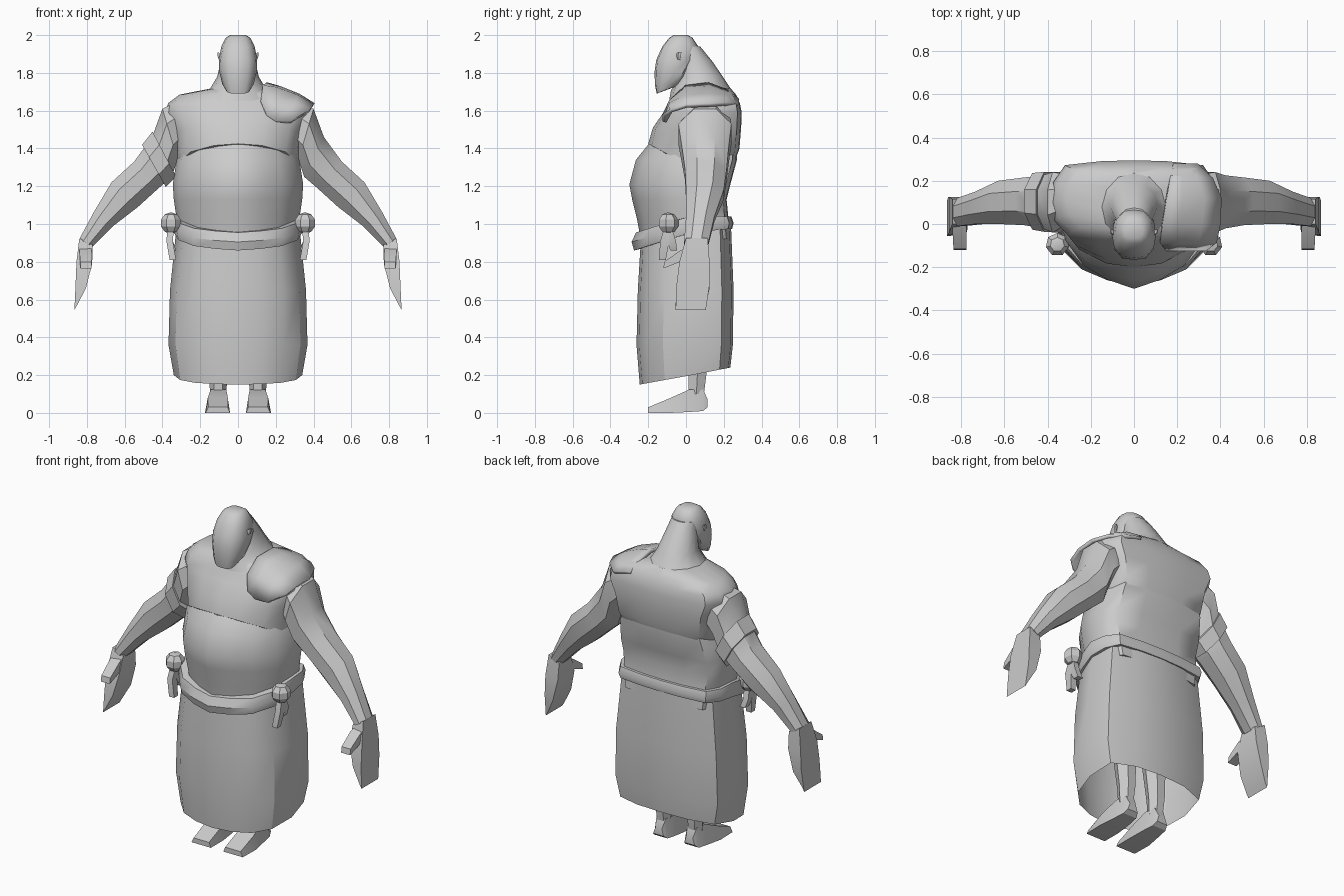
import bpy, bmesh, math
from mathutils import Vector

grey = bpy.data.materials.new("stone_grey")
grey.diffuse_color = (0.6, 0.6, 0.6, 1)


def finish(name, bm, angle=32):
    bmesh.ops.recalc_face_normals(bm, faces=bm.faces)
    me = bpy.data.meshes.new(name)
    bm.to_mesh(me)
    bm.free()
    me.materials.append(grey)
    ob = bpy.data.objects.new(name, me)
    bpy.context.collection.objects.link(ob)
    bpy.ops.object.select_all(action='DESELECT')
    ob.select_set(True)
    bpy.context.view_layer.objects.active = ob
    bpy.ops.object.shade_smooth_by_angle(angle=math.radians(angle))
    return ob


def loft(name, rings, caps=True, closed=True, angle=32):
    """Skin a list of point rings."""
    bm = bmesh.new()
    rows = [[bm.verts.new(p) for p in r] for r in rings]
    n = len(rows[0])
    for a, b in zip(rows, rows[1:]):
        for i in range(n if closed else n - 1):
            j = (i + 1) % n
            bm.faces.new((a[i], a[j], b[j], b[i]))
    if caps:
        bm.faces.new(rows[0])
        bm.faces.new(rows[-1])
    return finish(name, bm, angle)


def body_ring(shape, w, yf, ym, yb, zf, zm=None, zb=None):
    """Mirror-symmetric ring from half-section fractions (x, t), t = -1 front to 1 back."""
    zm = zf if zm is None else zm
    zb = zm if zb is None else zb
    half = []
    for x, t in shape:
        ey, ez = (yf, zf) if t < 0 else (yb, zb)
        half.append((x * w, ym + abs(t) * (ey - ym), zm + abs(t) * (ez - zm)))
    return half + [(-x, y, z) for x, y, z in half[-2:0:-1]]


def body(name, shape, rows, **kw):
    return loft(name, [body_ring(shape, *r) for r in rows], **kw)


def tube_ring(inner, outer, y0, y1, grow=0.0, n=8):
    """Ring spanning inner to outer (x, z) and y0 to y1."""
    a, b = Vector((inner[0], 0, inner[1])), Vector((outer[0], 0, outer[1]))
    c, u = (a + b) / 2 + Vector((0, (y0 + y1) / 2, 0)), (b - a) / 2
    u += u.normalized() * grow
    v = Vector((0, (y1 - y0) / 2 + grow, 0))
    k = 1 / math.cos(math.pi / n)
    ang = [2 * math.pi * (i + 0.5) / n for i in range(n)]
    return [c + u * math.cos(t) * k + v * math.sin(t) * k for t in ang]


def flip(rings, s):
    return [[(p[0] * s, p[1], p[2]) for p in r] for r in rings]


BACK = [(1, .1), (.97, .55), (.83, .9), (.4, .98), (0, 1)]
BELLY = [(0, -1), (.35, -.87), (.68, -.66), (.92, -.3)] + BACK
CHEST = [(0, -1), (.4, -.93), (.78, -.68), (.95, -.3)] + BACK
SASH = [(0, -1), (.35, -.91), (.68, -.75), (.92, -.42)] + BACK
ROUND = [(0, -1), (.5, -.9), (.88, -.5), (1, 0), (.87, .5), (.5, .88), (0, 1)]
SKIRT = [(0, -1), (.35, -.95), (.67, -.81), (.9, -.52), (1, .0), (.93, .72), (.5, .95), (0, 1)]
HEAD = [(0, -1), (.55, -.93), (.9, -.55), (1, 0), (.9, .6), (.5, .95), (0, 1)]

# Torso: belly below, chest overhanging it at the front
body("belly", BELLY, [
    (.31, -.24, .02, .235, .92), (.325, -.26, .02, .225, 1.03), (.34, -.285, .02, .215, 1.13),
    (.345, -.30, .02, .235, 1.21), (.325, -.265, .02, .27, 1.34), (.29, -.20, .02, .27, 1.42)],
    angle=50)
body("chest", CHEST, [
    (.27, -.16, .05, .255, 1.40, 1.27, 1.32), (.322, -.20, .05, .283, 1.425, 1.29, 1.40),
    (.345, -.175, .06, .292, 1.51, 1.48, 1.51), (.385, -.12, .07, .295, 1.59),
    (.37, -.09, .08, .285, 1.64), (.31, -.07, .09, .265, 1.685), (.13, -.04, .10, .235, 1.72)],
    angle=40)

# Neck sloping into the back, then the head
body("neck", ROUND, [
    (.25, -.09, .09, .275, 1.65), (.155, -.08, .08, .245, 1.705), (.11, -.04, .08, .195, 1.78),
    (.092, -.04, .04, .14, 1.86), (.075, -.05, .01, .075, 1.94)], angle=45)
body("head", HEAD, [
    (.062, -.155, -.12, -.075, 1.69, 1.705, 1.72), (.083, -.165, -.09, -.02, 1.74),
    (.1, -.166, -.06, .02, 1.81), (.102, -.157, -.05, .06, 1.87), (.088, -.125, -.04, .065, 1.94),
    (.066, -.09, -.03, .035, 1.985), (.042, -.065, -.03, .01, 2.0)], angle=40)

# Wrap skirt, open underneath, top edge dipping under the sash
body("skirt", SKIRT, [
    (.34, -.245, .03, .235, .15, .20, .24), (.368, -.262, .03, .248, .36),
    (.36, -.255, .03, .252, .65), (.325, -.24, .03, .238, .90, .99, 1.0)], caps=False, angle=31)

# Sash dipping at the front
body("sash", SASH, [
    (.31, -.235, .02, .21, .87, .955, .98), (.342, -.275, .02, .245, .86, .955, .975),
    (.352, -.288, .02, .252, .905, .995, 1.005), (.345, -.265, .02, .24, .955, 1.045, 1.04),
    (.30, -.22, .02, .20, .96, 1.045, 1.04)], caps=False)

ARM = [((.27, 1.40), (.33, 1.645), .0, .23), ((.32, 1.34), (.40, 1.61), -.04, .24),
       ((.35, 1.25), (.455, 1.46), -.02, .225), ((.42, 1.19), (.55, 1.33), -.005, .215),
       ((.53, 1.09), (.67, 1.22), .0, .20), ((.66, .99), (.765, 1.06), .0, .15),
       ((.77, .88), (.84, .92), -.01, .12)]
HAND = [((.77, .89), (.84, .925), .0, .115), ((.772, .79), (.855, .80), -.035, .125),
        ((.805, .66), (.86, .68), -.05, .125), ((.852, .57), (.866, .545), -.055, .105)]
FOOT = [(-.20, .042, .172, .0, .03), (-.08, .042, .175, .0, .08), (.02, .05, .16, .005, .125),
        (.09, .06, .15, .01, .125), (.115, .07, .14, .03, .07)]

for s, side in ((1, "left"), (-1, "right")):
    # Arm, flat hand and thumb
    loft(side + "_arm", flip([tube_ring(*r) for r in ARM], s))
    loft(side + "_hand", flip([tube_ring(*r, n=4) for r in HAND], s))
    loft(side + "_thumb", flip([
        [(.775, -.12, .765), (.835, -.12, .765), (.835, -.115, .80), (.775, -.115, .80)],
        [(.775, -.03, .80), (.84, -.03, .80), (.84, -.03, .86), (.775, -.03, .86)],
        [(.78, .04, .82), (.84, .04, .82), (.84, .04, .89), (.78, .04, .89)]], s))
    # Leg and wedge-shaped foot
    loft(side + "_leg", flip([
        [(.105 + r * math.cos(t), y + r * 1.1 * math.sin(t), z)
         for t in [math.tau * i / 6 for i in range(6)]]
        for r, y, z in ((.042, .055, .1), (.05, .06, .2), (.07, .04, .5), (.08, .02, .85))], s))
    loft(side + "_foot", flip([
        [(a, y, z0), (b, y, z0), (b - .015, y, z1), (a + .012, y, z1)]
        for y, a, b, z0, z1 in FOOT], s))
    # Small pointed ear
    loft(side + "_ear", flip([
        [(.09, -.055, z), (.09, -.03, z), (o, -.03 + d, z + .01), (o, -.045 + d, z + .01)]
        for z, o, d in ((1.86, .10, 0), (1.88, .109, .003), (1.9, .107, .006))], s))
    # Sash knot with two hanging tails
    bm = bmesh.new()
    bmesh.ops.create_uvsphere(bm, u_segments=7, v_segments=5, radius=.057)
    bmesh.ops.translate(bm, verts=bm.verts, vec=(s * .355, -.095, 1.005))
    finish(side + "_sash_knot", bm, 30)
    for k, (y0, y1, zb) in enumerate(((-.10, -.125, .81), (-.09, -.065, .86))):
        loft(f"{side}_sash_tail_{k + 1}", flip([
            [(x - .017, y - h, z), (x + .017, y - h, z), (x + .017, y + h, z), (x - .017, y + h, z)]
            for x, y, z, h in ((.355, y0, .99, .012), (.362, (y0 + y1) / 2, .91, .024),
                               (.345, y1, zb, .018))], s))

# Arm band on one upper arm
BAND = [((.335, 1.265), (.445, 1.475), -.02, .225), ((.39, 1.21), (.50, 1.405), -.01, .22)]
band = [tube_ring(*BAND[0], grow=-.01), tube_ring(*BAND[0], grow=.016),
        tube_ring(*BAND[1], grow=.016), tube_ring(*BAND[1], grow=-.01)]
loft("arm_band", flip(band, -1), caps=False)

# Shoulder guard on the other shoulder
GUARD = [(-.115, ((.15, 1.575), (.20, 1.54), (.28, 1.54), (.335, 1.575))),
         (-.08, ((.12, 1.65), (.20, 1.65), (.30, 1.635), (.38, 1.60))),
         (.0, ((.13, 1.725), (.20, 1.715), (.31, 1.675), (.395, 1.625))),
         (.12, ((.15, 1.74), (.22, 1.72), (.32, 1.68), (.40, 1.63))),
         (.21, ((.165, 1.705), (.22, 1.69), (.29, 1.675), (.36, 1.635))),
         (.275, ((.18, 1.655), (.21, 1.65), (.25, 1.64), (.29, 1.63)))]
guard = loft("shoulder_guard", [[(x, y, z) for x, z in row] for y, row in GUARD],
             caps=False, closed=False, angle=50)
solid = guard.modifiers.new("thickness", 'SOLIDIFY')
solid.thickness = .022
solid.offset = 0
